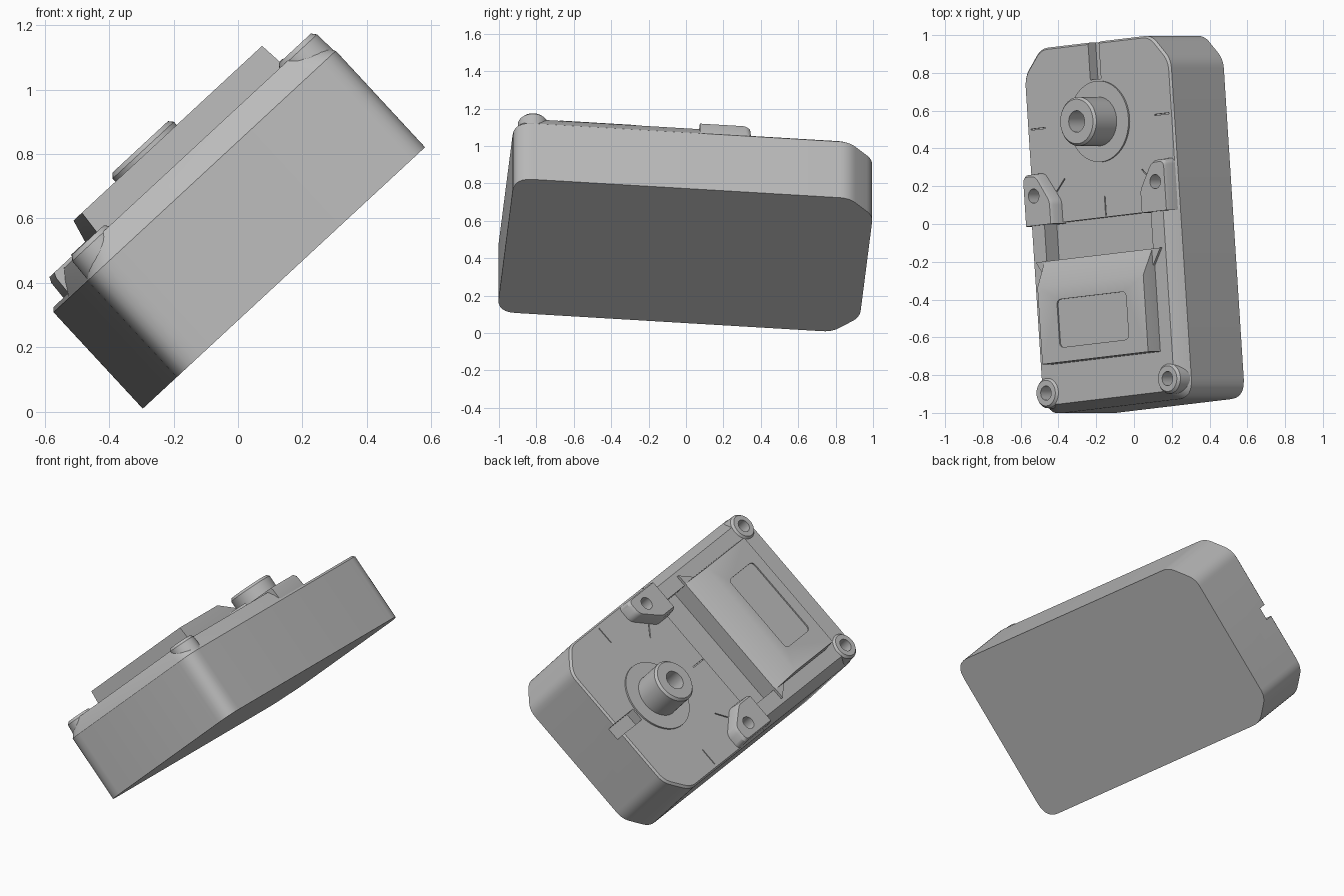
import bpy, bmesh
from math import radians, sin, cos, pi
from mathutils import Matrix, Vector

old = bpy.data.objects.get("Cube")
if old:
    bpy.data.objects.remove(old, do_unlink=True)

# One grey plastic for everything
grey = bpy.data.materials.new("grey plastic")
grey.use_nodes = True
colour = (0.5, 0.5, 0.5, 1)
grey.diffuse_color = colour
grey.node_tree.nodes["Principled BSDF"].inputs["Base Color"].default_value = colour

# The case lies tilted; parts are built upright and then placed
PLACE = (Matrix.Translation((0.14, 0, 0.4125)) @ Matrix.Rotation(radians(-42.8), 4, 'Y')
         @ Matrix.Rotation(radians(5), 4, 'Z'))
HALF_W, FRONT, BACK, PLATE, RIM = 0.5275, -0.968, 0.968, 0.42, 0.487
SHAFT_Y = 0.545


def fillet(points, radii, steps=6):
    """Round each corner of a polygon with a quadratic curve."""
    out = []
    for i, (p, r) in enumerate(zip(points, radii)):
        p = Vector(p)
        if r == 0:
            out.append(p)
            continue
        a = p + (Vector(points[i - 1]) - p).normalized() * r
        b = p + (Vector(points[(i + 1) % len(points)]) - p).normalized() * r
        for k in range(steps + 1):
            t = k / steps
            out.append(a * (1 - t) ** 2 + p * 2 * t * (1 - t) + b * t * t)
    return out


def circle(x, y, r, n=40):
    return [Vector((x + r * cos(2 * pi * k / n), y + r * sin(2 * pi * k / n))) for k in range(n)]


def rect(x0, x1, y0, y1):
    return [Vector(p) for p in ((x0, y0), (x1, y0), (x1, y1), (x0, y1))]


def mirror(poly):
    return [Vector((-p.x, p.y)) for p in reversed(poly)]


def loft(name, rings):
    """Stack (polygon, height) rings into a closed solid."""
    bm = bmesh.new()
    loops = [[bm.verts.new((p.x, p.y, h)) for p in poly] for poly, h in rings]
    n = len(loops[0])
    for lo, hi in zip(loops, loops[1:]):
        for i in range(n):
            j = (i + 1) % n
            bm.faces.new((lo[i], lo[j], hi[j], hi[i]))
    bm.faces.new(loops[0][::-1])
    bm.faces.new(loops[-1])
    bmesh.ops.recalc_face_normals(bm, faces=bm.faces)
    mesh = bpy.data.meshes.new(name)
    bm.to_mesh(mesh)
    bm.free()
    obj = bpy.data.objects.new(name, mesh)
    bpy.context.collection.objects.link(obj)
    mesh.materials.append(grey)
    obj.matrix_world = PLACE
    return obj


def prism(name, poly, h0, h1):
    return loft(name, [(poly, h0), (poly, h1)])


def cut(obj, cutters):
    bpy.context.view_layer.update()
    bpy.context.view_layer.objects.active = obj
    for c in cutters:
        mod = obj.modifiers.new("cut", 'BOOLEAN')
        mod.operation, mod.solver, mod.object = 'DIFFERENCE', 'EXACT', c
        bpy.ops.object.modifier_apply(modifier=mod.name)


# Case: rounded front corners, chamfered back corners
outline = fillet([(-HALF_W, FRONT), (HALF_W, FRONT), (HALF_W, 0.83), (0.4, BACK),
                  (-0.4, BACK), (-HALF_W, 0.83)], [0.1, 0.1, 0.05, 0.05, 0.05, 0.05])
inner = [Vector((p.x * 0.982, p.y * 0.99)) for p in outline]
case = loft("case", [(outline, 0), (outline, PLATE - 0.012), (inner, PLATE)])


# Raised front half with sloping edges
def rim_ring(w, front):
    return fillet([(-w, front), (w, front), (w, 0.036), (-w, 0.036)], [0.1, 0.1, 0, 0])


rim = loft("raised_rim", [(rim_ring(HALF_W, FRONT), PLATE - 0.013),
                          (rim_ring(0.5, -0.945), PLATE + 0.035),
                          (rim_ring(0.475, -0.925), RIM)])

# Cover cap with sloping back and small side wings
def cap_ring(w, back):
    return rect(-w, w, -0.712, back)


cap = loft("cover_cap", [(cap_ring(0.39, -0.165), RIM - 0.02), (cap_ring(0.39, -0.165), RIM + 0.012),
                         (cap_ring(0.383, -0.305), 0.575)])
wing = [Vector(p) for p in ((0.38, -0.27), (0.45, -0.165), (0.38, -0.165))]
solids = [case, rim, cap]
for side, poly in (("left", wing), ("right", mirror(wing))):
    solids.append(prism(side + "_wing", poly, RIM - 0.02, RIM + 0.015))

# Screw lugs beside the plate and round screw posts at the front corners
def lug_ring(s):
    pts = [(0.52 - s * 0.6, 0.03), (0.52 - s * 0.6, 0.31 - s), (0.42, 0.31 - s),
           (0.31 + s, 0.15), (0.31 + s, 0.03)]
    return fillet(pts, [0, 0.03, 0.03, 0.02, 0])


SCREWS = []
for side, flip in (("left", 1), ("right", -1)):
    rings = [(lug_ring(0), PLATE - 0.02), (lug_ring(0.008), 0.48), (lug_ring(0.02), 0.497)]
    if flip < 0:
        rings = [(mirror(r), h) for r, h in rings]
    lug = loft(side + "_lug", rings)
    post = loft(side + "_post", [(circle(flip * 0.44, -0.86, r), h)
                                 for r, h in ((0.085, 0.4), (0.08, 0.485), (0.068, 0.5))])
    solids += [lug, post]
    for part, y in ((lug, 0.187), (post, -0.86)):
        hole = prism("hole_cutter", circle(flip * 0.44, y, 0.038, 24), 0.36, 0.6)
        SCREWS.append((part, hole))

# Cutters: cross slot, back notch, cap panel and dial ticks
slot = prism("slot_cutter", rect(-0.385, 0.385, -0.165, 0.037), 0.39, 0.7)
notch = prism("notch_cutter", rect(-0.05, 0.027, 0.77, 1.1), 0.36, 0.7)
panel = prism("panel_cutter", fillet(rect(-0.25, 0.25, -0.635, -0.38), [0.03] * 4), 0.567, 0.7)
ticks = []
for deg in (0, 180, 225, 270, 315):
    d = Vector((cos(radians(deg)), sin(radians(deg))))
    side = Vector((-d.y, d.x)) * 0.003
    c = Vector((0, SHAFT_Y))
    r0, r1 = 0.395, 0.5
    ticks.append(prism("tick_cutter", [c + d * r0 - side, c + d * r1 - side,
                                       c + d * r1 + side, c + d * r0 + side], PLATE - 0.012, 0.5))
holes = [h for _, h in SCREWS]
cut(case, [slot, notch] + holes + ticks)
cut(rim, [slot] + holes)
cut(cap, [panel])
for part, hole in SCREWS:
    cut(part, [hole])

# Output shaft on a thin washer, with a blind hole
washer = prism("washer", circle(0, SHAFT_Y, 0.215, 64), PLATE - 0.01, PLATE + 0.01)
shaft = loft("shaft", [(circle(0, SHAFT_Y, r, 48), h)
                       for r, h in ((0.13, PLATE), (0.13, 0.588), (0.118, 0.602))])
bore = prism("bore_cutter", circle(0, SHAFT_Y, 0.057, 32), 0.46, 0.8)
cut(shaft, [bore])
solids += [washer, shaft]

for c in [slot, notch, panel, bore] + ticks + holes:
    bpy.data.objects.remove(c, do_unlink=True)

# Smooth the rounded parts, keeping sharp edges
bpy.ops.object.select_all(action='DESELECT')
for obj in solids:
    obj.select_set(True)
bpy.context.view_layer.objects.active = case
bpy.ops.object.shade_smooth_by_angle(angle=radians(30))
